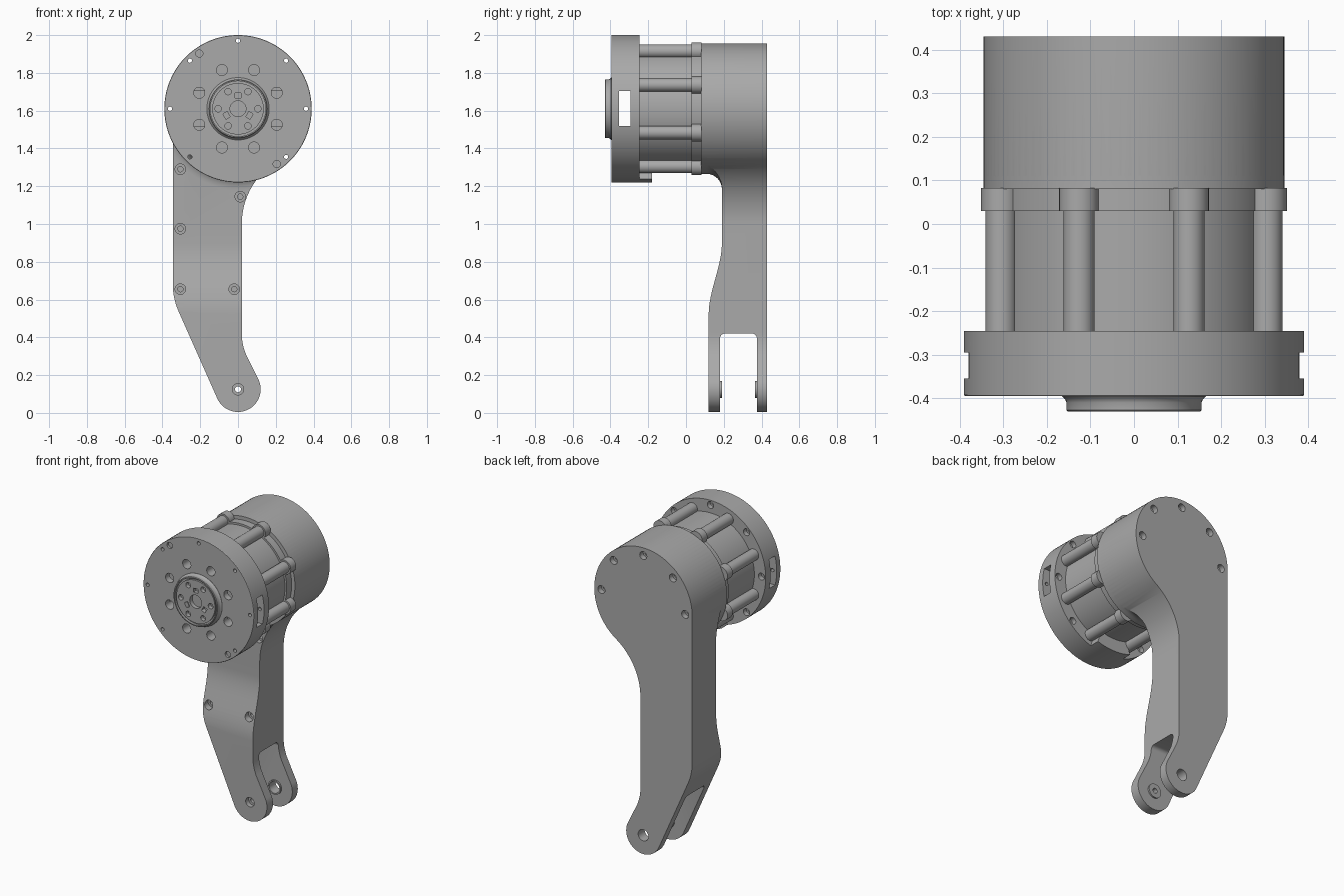
import bpy, bmesh
from math import sin, cos, pi, radians
from mathutils import Vector

if "Cube" in bpy.data.objects:
    bpy.data.objects.remove(bpy.data.objects["Cube"])

AXIS_Z = 1.61          # height of the motor axis
grey = bpy.data.materials.new("machined_grey")
grey.use_nodes = True
COLOUR = (0.4, 0.4, 0.4, 1)
grey.diffuse_color = COLOUR
grey.node_tree.nodes["Principled BSDF"].inputs["Base Color"].default_value = COLOUR


def finish(bm, name):
    bmesh.ops.recalc_face_normals(bm, faces=bm.faces)
    mesh = bpy.data.meshes.new(name)
    bm.to_mesh(mesh)
    bm.free()
    mesh.materials.append(grey)
    obj = bpy.data.objects.new(name, mesh)
    bpy.context.collection.objects.link(obj)
    return obj


def add_lathe(bm, profile, x=0, z=AXIS_Z, n=96):
    """Solid of revolution about a line parallel to y; profile is (radius, y)."""
    rings = [[bm.verts.new((x + r * cos(2 * pi * i / n), y, z + r * sin(2 * pi * i / n)))
              for i in range(n)] for r, y in profile]
    for a, b in zip(rings, rings[1:]):
        for i in range(n):
            j = (i + 1) % n
            bm.faces.new((a[i], a[j], b[j], b[i]))
    bm.faces.new(rings[0])
    bm.faces.new(rings[-1])


def add_prism(bm, outline, lo, hi, along):
    """Extrude a flat outline along y (points x, z) or x (points y, z)."""
    def place(p, d):
        return (p[0], d, p[1]) if along == "y" else (d, p[0], p[1])
    a = [bm.verts.new(place(p, lo)) for p in outline]
    b = [bm.verts.new(place(p, hi)) for p in outline]
    bm.faces.new(a)
    bm.faces.new(b)
    for i in range(len(a)):
        j = (i + 1) % len(a)
        bm.faces.new((a[i], a[j], b[j], b[i]))


def lathe(name, profile, **kw):
    bm = bmesh.new()
    add_lathe(bm, profile, **kw)
    return finish(bm, name)


def prism(name, outline, lo, hi, along):
    bm = bmesh.new()
    add_prism(bm, outline, lo, hi, along)
    return finish(bm, name)


def combine(obj, tool, operation):
    """Apply a boolean and discard the tool."""
    mod = obj.modifiers.new("combine", "BOOLEAN")
    mod.operation, mod.object, mod.solver = operation, tool, "EXACT"
    graph = bpy.context.evaluated_depsgraph_get()
    obj.data = bpy.data.meshes.new_from_object(obj.evaluated_get(graph))
    obj.modifiers.clear()
    bpy.data.objects.remove(tool)


def arc(cx, cz, r, start, end, n):
    return [(cx + r * cos(radians(start + (end - start) * i / n)),
             cz + r * sin(radians(start + (end - start) * i / n))) for i in range(n + 1)]


def polar(r, degrees):
    return r * cos(radians(degrees)), AXIS_Z + r * sin(radians(degrees))


# Leg: side profile plus flared housing, trimmed by the front outline
steps = [i / 16 for i in range(17)]
side = [(0.5, -0.1), (0.5, 1.45), (0.19, 1.45)]
side += [(0.19 - 0.07 * t * t * (3 - 2 * t), 0.9 - 0.38 * t) for t in steps]
side += [(0.12, -0.1)]
leg = prism("leg_and_housing", side, -0.6, 0.6, "x")
flare = [(0.345, 0.08)] + [(0.425 - 0.08 * cos(t * pi / 2), 0.11 + 0.08 * sin(t * pi / 2))
                           for t in steps[::2]] + [(0.425, 0.48)]
combine(leg, lathe("housing_flare", flare), "UNION")
outline = (arc(0, AXIS_Z, 0.345, -56.1, 180, 64) + arc(0.005, 0.68, 0.35, 180, 204, 8)
           + arc(0, 0.125, 0.12, 204, 384, 40) + arc(0.30, 0.42, 0.28, 204, 180, 8)
           + arc(0.41, 1.0, 0.39, 180, 125, 16))
combine(leg, prism("leg_outline", outline, 0, 0.43, "y"), "INTERSECT")

# Fork slot with rounded top corners
slot = [(0.18, -0.1), (0.375, -0.1)] + arc(0.35, 0.395, 0.025, 0, 90, 6) + arc(0.205, 0.395, 0.025, 90, 180, 6)
combine(leg, prism("fork_slot", slot, -0.6, 0.6, "x"), "DIFFERENCE")
for lo, hi in ((0.17, 0.19), (0.365, 0.385)):
    combine(leg, lathe("fork_washer", [(0.045, lo), (0.045, hi)], x=0, z=0.125, n=32), "UNION")

# Pivot bore, front screw holes and rear screw holes
bm = bmesh.new()
add_lathe(bm, [(0.03, 0.05), (0.03, 0.15), (0.016, 0.15), (0.016, 0.28),
               (0.036, 0.28), (0.036, 0.5)], 0, 0.125, 32)
for x, z, y in ((-0.305, 1.29, 0.19), (-0.305, 0.975, 0.19), (-0.305, 0.655, 0.145),
                (-0.02, 0.655, 0.145), (0.012, 1.145, 0.19)):
    add_lathe(bm, [(0.028, y - 0.08), (0.028, y + 0.03), (0.014, y + 0.03), (0.014, y + 0.08)], x, z, 24)
for angle in range(0, 181, 45):
    x, z = polar(0.295, angle)
    add_lathe(bm, [(0.025, 0.5), (0.025, 0.395), (0.012, 0.395), (0.012, 0.35)], x, z, 24)
combine(leg, finish(bm, "leg_holes"), "DIFFERENCE")

# Motor body with eight ribs, flange and screw bosses
lathe("motor_body", [(0.31, -0.25), (0.31, 0.04)])
lathe("motor_flange", [(0.322, 0.03), (0.322, 0.09)])
bm = bmesh.new()
for k in range(8):
    x, z = polar(0.33, 22.5 + 45 * k)
    add_lathe(bm, [(0.036, -0.25), (0.036, 0.035)], x, z, 24)
    add_lathe(bm, [(0.046, 0.03), (0.046, 0.083)], x, z, 24)
finish(bm, "motor_ribs")
lug = arc(0, AXIS_Z, 0.39, 252, 288, 16) + arc(0, AXIS_Z, 0.3, 288, 252, 16)
prism("cable_lug", lug, -0.25, -0.18, "y")

# Front disc with side windows and hole rings
disc = lathe("front_disc", [(0.388, -0.395), (0.39, -0.392), (0.39, -0.245)], n=128)
window = [(-0.355, 1.52), (-0.295, 1.52), (-0.295, 1.705), (-0.355, 1.705)]
combine(disc, prism("side_window", window, -0.6, 0.6, "x"), "DIFFERENCE")
bm = bmesh.new()
for k in range(8):
    x, z = polar(0.36, 45 * k)
    if k != 6:
        add_lathe(bm, [(0.011, -0.45), (0.011, -0.275), (0.022, -0.275), (0.022, -0.2)], x, z, 24)
    x, z = polar(0.222, 22.5 + 45 * k)
    add_lathe(bm, [(0.029, -0.45), (0.029, -0.31)], x, z, 32)
for angle in (125, 305):
    x, z = polar(0.357, angle)
    add_lathe(bm, [(0.019, -0.45), (0.019, -0.38)], x, z, 24)
combine(disc, finish(bm, "disc_holes"), "DIFFERENCE")

# Output hub: fillet at the base, raised rim, groove and recessed face
rim = [(0.165, -0.39), (0.165, -0.396), (0.158, -0.402), (0.155, -0.41), (0.155, -0.427),
       (0.152, -0.43), (0.146, -0.43), (0.146, -0.415), (0.136, -0.415), (0.136, -0.426)]
hub = lathe("output_hub", rim)
bm = bmesh.new()
add_lathe(bm, [(0.042, -0.5), (0.042, -0.4)], n=32)
for k in range(6):
    x, z = polar(0.105, 60 * k)
    add_lathe(bm, [(0.017, -0.5), (0.017, -0.4)], x, z, 20)
for angle in (90, 210, 330):
    out = Vector((cos(radians(angle)), sin(radians(angle))))
    across = Vector((-out.y, out.x))
    mid = Vector((0, AXIS_Z)) + out * 0.07
    corners = [mid + out * 0.013 * a + across * 0.016 * b for a, b in ((-1, -1), (1, -1), (1, 1), (-1, 1))]
    add_prism(bm, corners, -0.5, -0.4, "y")
combine(hub, finish(bm, "hub_holes"), "DIFFERENCE")

# Smooth round surfaces, keep machined edges sharp
for obj in bpy.context.scene.objects:
    obj.select_set(obj.type == "MESH")
bpy.context.view_layer.objects.active = leg
bpy.ops.object.shade_smooth_by_angle(angle=radians(30))
